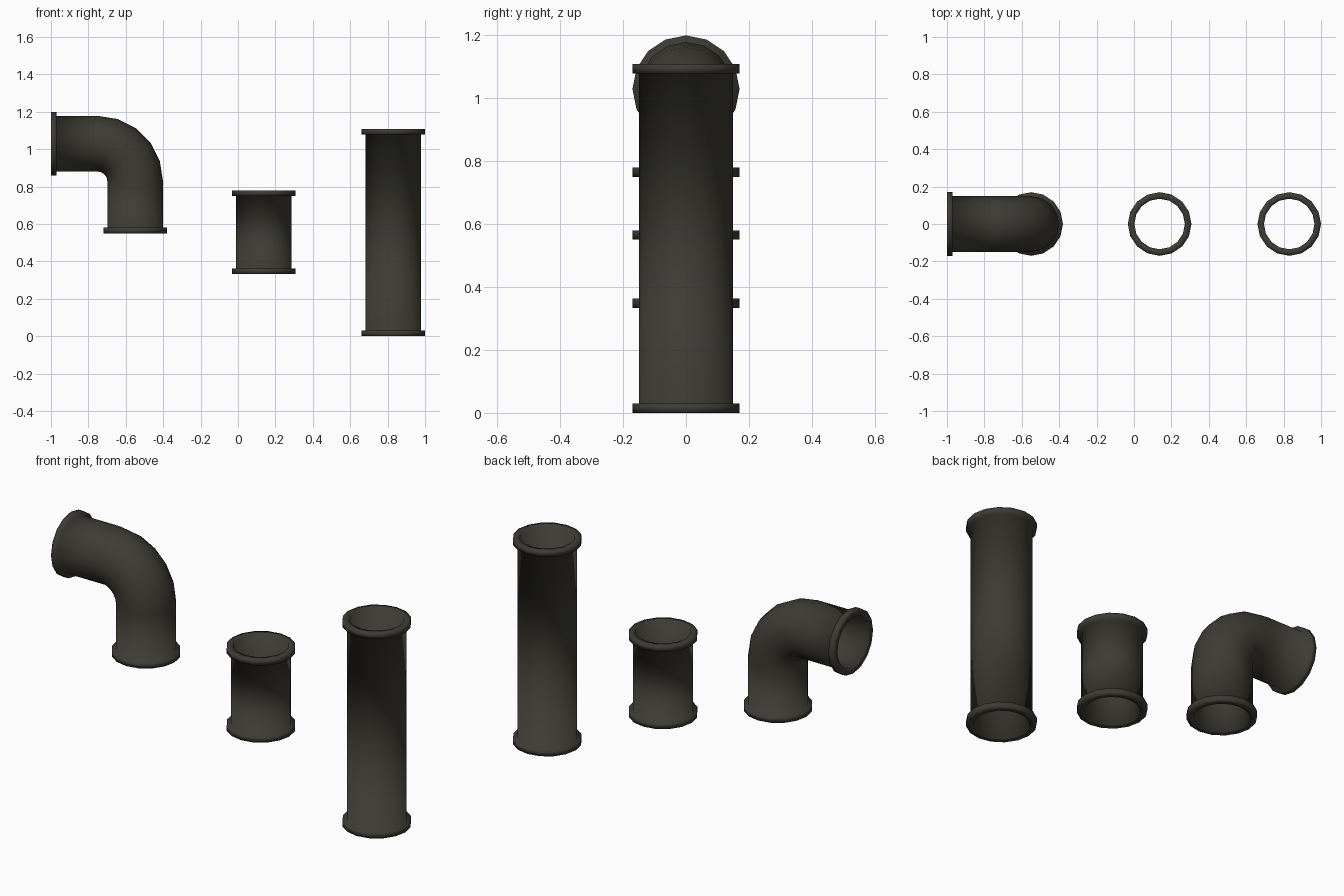
import bpy, bmesh, math
from mathutils import Vector

if "Cube" in bpy.data.objects:
    bpy.data.objects.remove(bpy.data.objects["Cube"])

SIDES = 16
R_PIPE, R_FLANGE, R_BORE, T = 0.149, 0.17, 0.135, 0.03

iron = bpy.data.materials.new("dark iron")
iron.diffuse_color = (0.046, 0.044, 0.034, 1)
iron.use_nodes = True
iron.node_tree.nodes["Principled BSDF"].inputs["Base Color"].default_value = iron.diffuse_color


def pipe(name, path):
    """Sweep a flanged, hollow pipe along (point, direction) stations in the xz plane."""
    (p0, d0), (p1, d1) = path[0], path[-1]
    a, b = p0 + d0 * T, p1 - d1 * T
    # outer skin with stepped flanges, then back through the bore
    rings = [(p0, d0, R_FLANGE), (a, d0, R_FLANGE), (a, d0, R_PIPE)]
    rings += [(p, d, R_PIPE) for p, d in path[1:-1]]
    rings += [(b, d1, R_PIPE), (b, d1, R_FLANGE), (p1, d1, R_FLANGE)]
    rings += [(p, d, R_BORE) for p, d in reversed(path)]

    bm = bmesh.new()
    side = Vector((0, 1, 0))
    loops = []
    for p, d, r in rings:
        u = side.cross(d)
        loops.append([bm.verts.new(p + r * (u * math.cos(t) + side * math.sin(t)))
                      for t in (2 * math.pi * i / SIDES for i in range(SIDES))])
    for k, lo in enumerate(loops):
        hi = loops[(k + 1) % len(loops)]
        for i in range(SIDES):
            j = (i + 1) % SIDES
            bm.faces.new((lo[i], lo[j], hi[j], hi[i])).smooth = True
    bmesh.ops.recalc_face_normals(bm, faces=bm.faces)
    me = bpy.data.meshes.new(name)
    bm.to_mesh(me)
    bm.free()
    me.materials.append(iron)
    ob = bpy.data.objects.new(name, me)
    bpy.context.collection.objects.link(ob)


def straight(name, x, z0, z1):
    up = Vector((0, 0, 1))
    pipe(name, [(Vector((x, 0, z0)), up), (Vector((x, 0, z1)), up)])


# Straight pipes
straight("long_pipe", 0.83, 0.0, 1.108)
straight("short_pipe", 0.137, 0.333, 0.78)

# Elbow: vertical leg, quarter bend in five steps, horizontal leg
BEND, CX, CZ = 0.2, -0.75, 0.829
path = [(Vector((CX + BEND, 0, 0.55)), Vector((0, 0, 1)))]
for i in range(6):
    t = math.radians(18 * i)
    path.append((Vector((CX + BEND * math.cos(t), 0, CZ + BEND * math.sin(t))),
                 Vector((-math.sin(t), 0, math.cos(t)))))
path.append((Vector((-1, 0, CZ + BEND)), Vector((-1, 0, 0))))
pipe("elbow_pipe", path)
